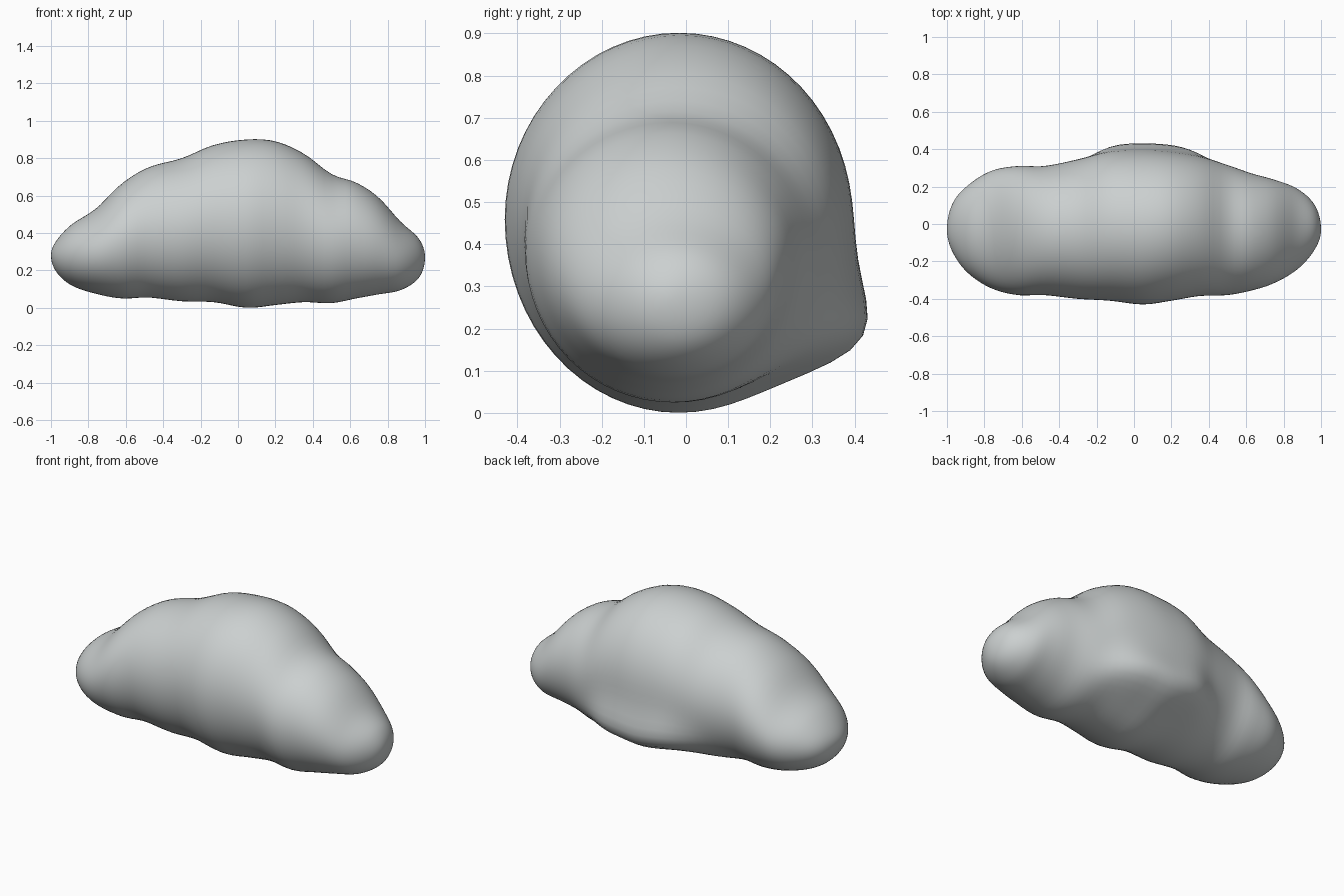
import bpy, bmesh, math
from mathutils import Vector

if "Cube" in bpy.data.objects:
    bpy.data.objects.remove(bpy.data.objects["Cube"])

# Stations along the body: x, bottom, top, front y, back y
STATIONS = [
    (-1.0, .28, .28, -.03, -.03),
    (-.97, .19, .36, -.15, .11),
    (-.89, .12, .445, -.26, .205),
    (-.76, .075, .53, -.345, .285),
    (-.62, .05, .665, -.38, .31),
    (-.48, .055, .75, -.38, .31),
    (-.30, .035, .80, -.40, .345),
    (-.13, .03, .87, -.41, .385),
    (.05, .0, .9, -.43, .395),
    (.20, .015, .89, -.41, .385),
    (.35, .03, .825, -.385, .36),
    (.50, .025, .715, -.38, .315),
    (.63, .05, .67, -.355, .27),
    (.74, .07, .60, -.32, .24),
    (.87, .095, .46, -.245, .19),
    (.97, .165, .365, -.13, .095),
    (1.0, .27, .27, -.03, -.03),
]
T = [math.asin(s[0]) for s in STATIONS]


def sample(t, col):
    """Smooth (Hermite) interpolation of one station column."""
    v = [s[col] for s in STATIONS]
    n = len(T)
    i = max(k for k in range(n - 1) if T[k] <= t + 1e-9)

    def slope(k):
        a, b = max(k - 1, 0), min(k + 1, n - 1)
        return (v[b] - v[a]) / (T[b] - T[a])
    h = T[i + 1] - T[i]
    u = (t - T[i]) / h
    return ((2*u**3 - 3*u*u + 1) * v[i] + (u**3 - 2*u*u + u) * h * slope(i)
            + (3*u*u - 2*u**3) * v[i + 1] + (u**3 - u*u) * h * slope(i + 1))


def section_point(t, a):
    """Point on the cross-section at angle a (0 = back, 90 degrees = top)."""
    x = math.sin(t)
    z0, z1, y0, y1 = (sample(t, c) for c in range(1, 5))
    yc = (y0 + y1) / 2
    zc = z0 + (z1 - z0) * .51
    y = yc + (y1 - y0) / 2 * math.cos(a)
    s = math.sin(a)
    z = zc + s * ((z1 - zc) if s > 0 else (zc - z0))
    # low bulge along the back
    d = math.atan2(math.sin(a + .60), math.cos(a + .60))
    k = .105 * math.exp(-(d / .33) ** 2) * math.exp(-((x - .08) / .34) ** 4)
    return Vector((x, y + k * .9, z - k * .2))


# Cloud body: rings lofted from tip to tip
RINGS, SIDES = 72, 64
bm = bmesh.new()
rings = []
for r in range(1, RINGS):
    t = -math.pi / 2 + math.pi * r / RINGS
    rings.append([bm.verts.new(section_point(t, 2 * math.pi * j / SIDES))
                  for j in range(SIDES)])
for A, B in zip(rings, rings[1:]):
    for j in range(SIDES):
        k = (j + 1) % SIDES
        bm.faces.new((A[j], A[k], B[k], B[j]))
for ring, s in ((rings[0], STATIONS[0]), (rings[-1], STATIONS[-1])):
    tip = bm.verts.new((s[0], s[3], s[1]))
    for j in range(SIDES):
        bm.faces.new((tip, ring[j], ring[(j + 1) % SIDES]))
bmesh.ops.recalc_face_normals(bm, faces=bm.faces)
for f in bm.faces:
    f.smooth = True

mesh = bpy.data.meshes.new("cloud_body")
bm.to_mesh(mesh)
bm.free()
mat = bpy.data.materials.new("pale grey")
mat.diffuse_color = (.60, .63, .63, 1)
mat.use_nodes = True
mat.node_tree.nodes["Principled BSDF"].inputs["Base Color"].default_value = mat.diffuse_color
mesh.materials.append(mat)
cloud = bpy.data.objects.new("cloud_body", mesh)
bpy.context.collection.objects.link(cloud)
